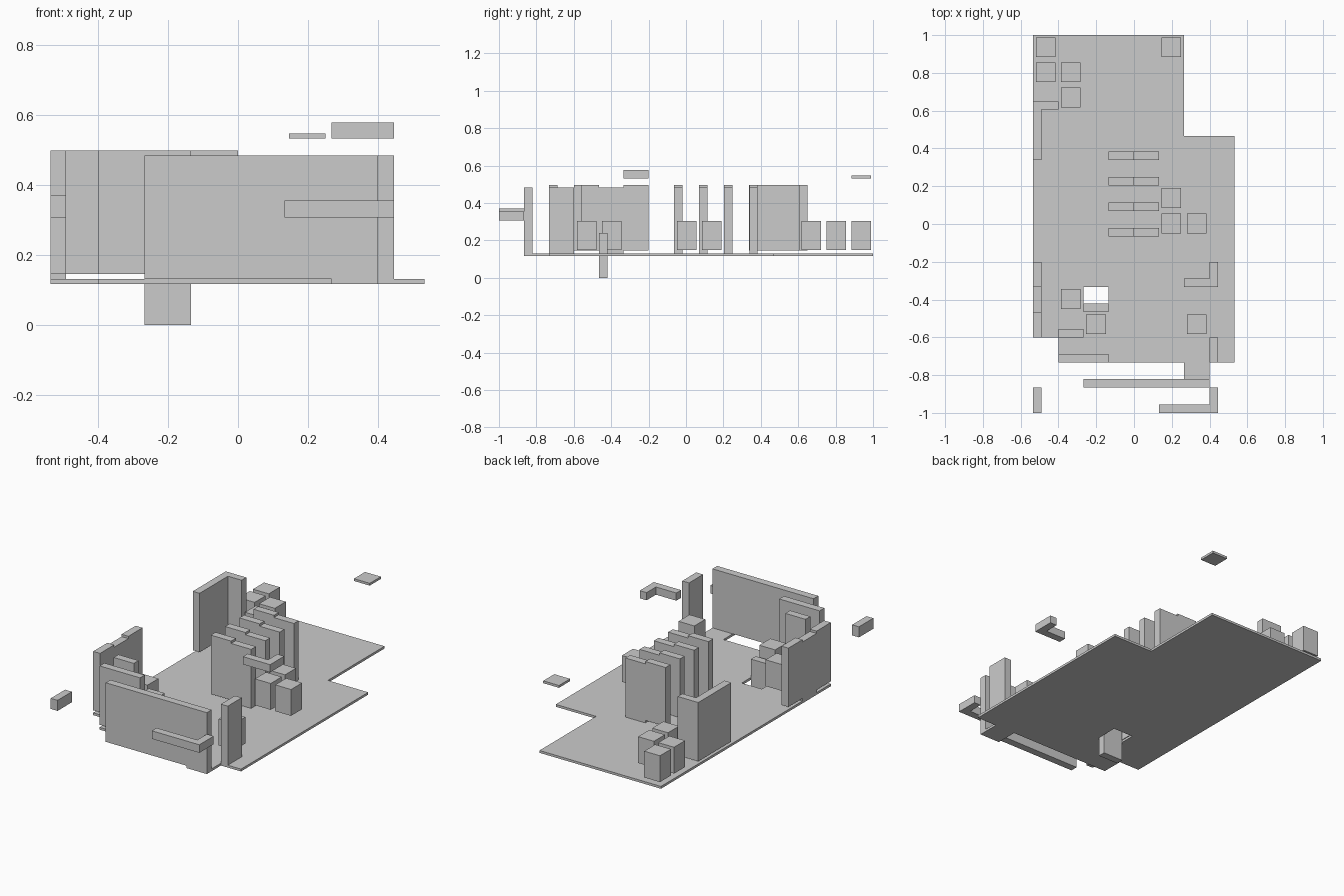
import bpy, bmesh

if "Cube" in bpy.data.objects:
    bpy.data.objects.remove(bpy.data.objects["Cube"])

# One neutral plaster colour
grey = bpy.data.materials.new("plain grey")
grey.diffuse_color = (0.6, 0.6, 0.6, 1)
grey.use_nodes = True
grey.node_tree.nodes["Principled BSDF"].inputs["Base Color"].default_value = grey.diffuse_color


def prism(name, outline, z0, z1):
    """Extrude a plan outline (counter-clockwise) between two heights."""
    bm = bmesh.new()
    face = bm.faces.new([bm.verts.new((x, y, z0)) for x, y in outline])
    top = bmesh.ops.extrude_face_region(bm, geom=[face])["geom"]
    bmesh.ops.translate(bm, vec=(0, 0, z1 - z0),
                        verts=[v for v in top if isinstance(v, bmesh.types.BMVert)])
    bmesh.ops.recalc_face_normals(bm, faces=bm.faces)
    mesh = bpy.data.meshes.new(name)
    bm.to_mesh(mesh)
    bm.free()
    mesh.materials.append(grey)
    ob = bpy.data.objects.new(name, mesh)
    bpy.context.collection.objects.link(ob)
    return ob


def box(name, x0, x1, y0, y1, z0, z1):
    return prism(name, [(x0, y0), (x1, y0), (x1, y1), (x0, y1)], z0, z1)


LOW = (0.131, 0.483)    # walls standing on the floor
HIGH = (0.146, 0.497)   # walls raised a little above it

# Floor slab with stepped outline and a square opening
floor = prism("floor", [(-0.535, -0.6), (-0.4, -0.6), (-0.4, -0.732), (0.266, -0.732),
                        (0.266, -0.865), (0.4, -0.865), (0.4, -0.732), (0.532, -0.732),
                        (0.532, 0.467), (0.266, 0.467), (0.266, 1), (-0.535, 1)],
              0.117, 0.131)
cutter = box("opening_cutter", -0.267, -0.134, -0.466, -0.333, 0.05, 0.2)
cutter.hide_render = True
cutter.hide_viewport = True
cut = floor.modifiers.new("opening", 'BOOLEAN')
cut.object = cutter
cut.operation = 'DIFFERENCE'
cut.solver = 'EXACT'

# Post through the opening
box("opening_post", -0.267, -0.134, -0.466, -0.421, 0, 0.24)

# Front and side walls
box("front_wall", -0.267, 0.4, -0.865, -0.82, *LOW)
box("right_wall", 0.4, 0.445, -0.732, -0.6, *LOW)
box("front_inner_wall", -0.4, -0.134, -0.732, -0.687, *HIGH)
box("short_inner_wall", -0.4, -0.267, -0.6, -0.555, *HIGH)
for i, (y0, y1, h) in enumerate([(-0.6, -0.466, HIGH), (-0.466, -0.333, LOW),
                                 (-0.333, -0.2, HIGH)]):
    box(f"left_wall_{i}", -0.535, -0.49, y0, y1, *h)
prism("left_corner_wall", [(-0.535, 0.338), (-0.49, 0.338), (-0.49, 0.605),
                           (-0.4, 0.605), (-0.4, 0.649), (-0.535, 0.649)], *HIGH)

# Row of four partitions, each with a raised left half
for i in range(4):
    y = -0.065 + i * 0.1345
    box(f"partition_left_{i}", -0.134, 0, y, y + 0.045, *HIGH)
    box(f"partition_right_{i}", 0, 0.132, y, y + 0.045, *LOW)

# Square blocks
for i, (x, y) in enumerate([(-0.468, 0.936), (-0.468, 0.803), (-0.335, 0.803),
                            (-0.335, 0.67), (0.198, 0.138), (0.198, 0.003),
                            (0.332, 0.003), (-0.335, -0.397), (-0.201, -0.53),
                            (0.332, -0.53)]):
    box(f"block_{i}", x - 0.052, x + 0.052, y - 0.052, y + 0.052, 0.148, 0.305)

# Floating pieces
box("floating_plate", 0.146, 0.25, 0.884, 0.988, 0.532, 0.546)
prism("upper_ledge", [(0.266, -0.333), (0.445, -0.333), (0.445, -0.2), (0.4, -0.2),
                      (0.4, -0.288), (0.266, -0.288)], 0.532, 0.578)
prism("front_ledge", [(0.132, -1), (0.445, -1), (0.445, -0.865), (0.4, -0.865),
                      (0.4, -0.955), (0.132, -0.955)], 0.307, 0.355)
box("left_ledge", -0.535, -0.49, -1, -0.865, 0.307, 0.37)
